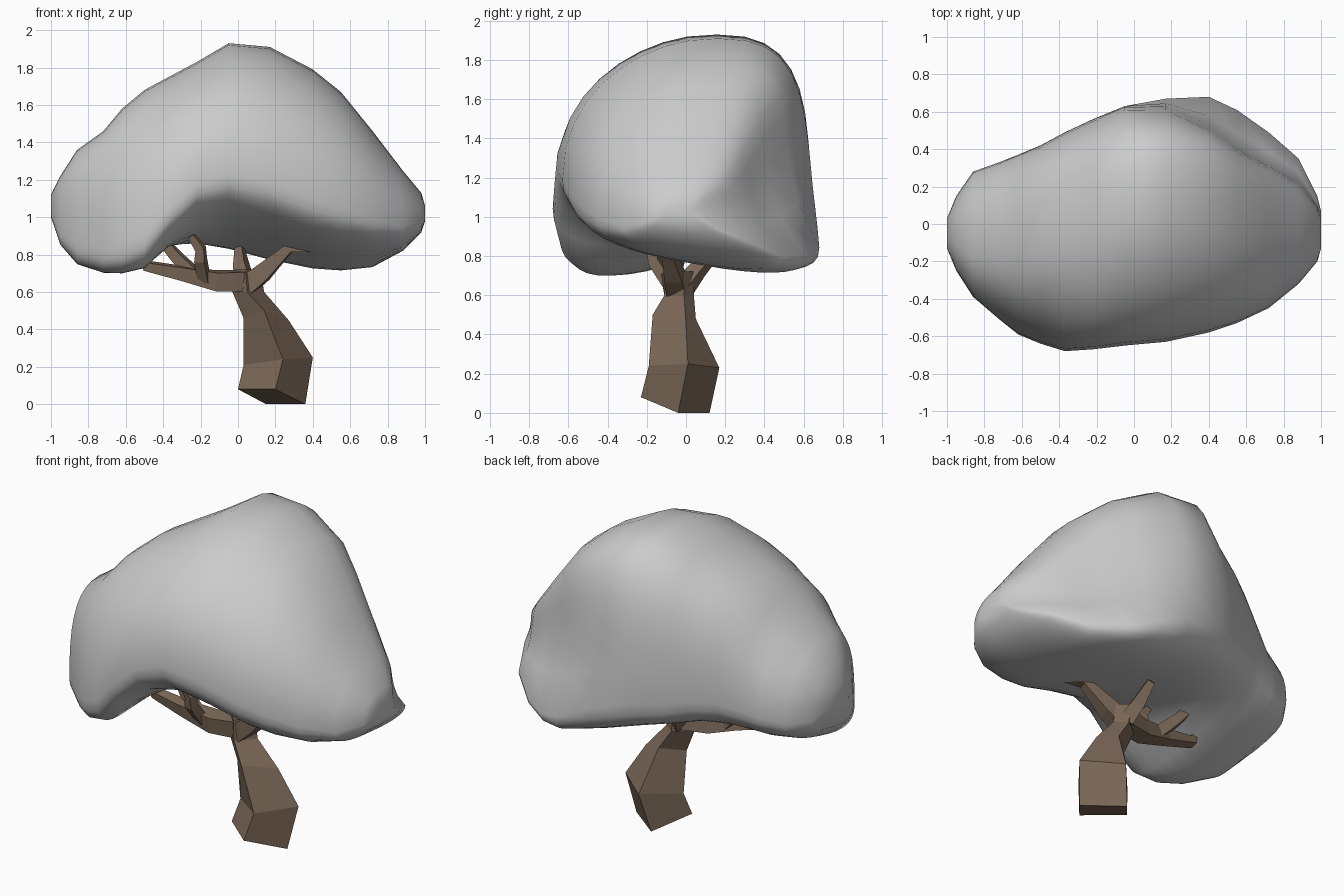
import bpy, bmesh, math
from mathutils import Vector

if "Cube" in bpy.data.objects:
    bpy.data.objects.remove(bpy.data.objects["Cube"])

bark = bpy.data.materials.new("bark")
bark.diffuse_color = (0.20, 0.14, 0.097, 1)
bark.use_nodes = True
bark.node_tree.nodes["Principled BSDF"].inputs["Base Color"].default_value = bark.diffuse_color


def loft(name, rings, mat=None, smooth=False):
    """Bridge equal-sized rings of points into a capped solid."""
    bm = bmesh.new()
    loops = [[bm.verts.new(p) for p in ring] for ring in rings]
    n = len(loops[0])
    for a, b in zip(loops, loops[1:]):
        for i in range(n):
            j = (i + 1) % n
            bm.faces.new((a[i], a[j], b[j], b[i]))
    bm.faces.new(loops[0][::-1])
    bm.faces.new(loops[-1])
    bmesh.ops.recalc_face_normals(bm, faces=bm.faces)
    for f in bm.faces:
        f.smooth = smooth
    me = bpy.data.meshes.new(name)
    bm.to_mesh(me)
    bm.free()
    ob = bpy.data.objects.new(name, me)
    bpy.context.collection.objects.link(ob)
    if mat:
        me.materials.append(mat)
    return ob


def branch(name, pts, radii, sides=4):
    """Low-poly limb following a path."""
    pts = [Vector(p) for p in pts]
    rings = []
    for i, (p, r) in enumerate(zip(pts, radii)):
        d = (pts[min(i + 1, len(pts) - 1)] - pts[max(i - 1, 0)]).normalized()
        u = d.cross(Vector((0.3, 1, 0.1))).normalized()
        v = d.cross(u)
        rings.append([p + r * (u * math.cos(a) + v * math.sin(a))
                      for a in (2 * math.pi * (k + 0.5) / sides for k in range(sides))])
    return loft(name, rings, bark)


# Canopy sections: x, front y, back y, crest y, top z, underside z at front, at back
sections = [
    (-1.00, -.13, .03, -.05, 1.12, 1.00, 1.00),
    (-.95, -.25, .15, -.07, 1.22, .83, .90),
    (-.86, -.39, .28, -.12, 1.36, .70, .87),
    (-.72, -.51, .33, -.12, 1.46, .64, .86),
    (-.62, -.59, .37, -.08, 1.58, .63, .87),
    (-.50, -.64, .42, .00, 1.68, .66, .88),
    (-.37, -.68, .49, .05, 1.75, .83, .86),
    (-.22, -.67, .56, .10, 1.83, .98, .80),
    (-.05, -.65, .63, .20, 1.93, 1.02, .75),
    (.17, -.63, .67, .20, 1.91, .97, .69),
    (.40, -.58, .68, .17, 1.79, .89, .66),
    (.55, -.53, .61, .10, 1.67, .86, .66),
    (.72, -.45, .49, .05, 1.46, .85, .69),
    (.88, -.32, .35, .02, 1.25, .86, .80),
    (.98, -.20, .15, .00, 1.13, .93, .91),
    (1.00, -.13, .07, -.03, 1.06, .98, .98),
]


def canopy_ring(x, yf, yb, yt, zt, zf, zb, n=36):
    mid, half = (yf + yb) / 2, (yb - yf) / 2
    flare = min(max((x - 0.1) / 0.4, 0), 1)      # back right rim flares outward
    ring = []
    for k in range(n):
        a = 2 * math.pi * k / n
        c, s = math.cos(a), math.sin(a)
        p = 0.85 if s > 0 else 0.75
        c = math.copysign(abs(c) ** p, c)
        s = math.copysign(abs(s) ** p, s)
        u = (c + 1) / 2
        under = zf + (zb - zf) * u
        waist = under + (0.23 - 0.09 * flare * u) * (zt - under)
        y = mid + half * c
        if s > 0:
            y += (yt - mid) * s * s * 0.8
            if c > 0:
                y -= half * c * 0.3 * flare * math.sin(math.pi * min(s, 1)) ** 0.8
        z = waist + s * ((zt - waist) if s > 0 else (waist - under))
        ring.append((x, y, z))
    return ring


loft("canopy", [canopy_ring(*s) for s in sections], smooth=True)

# Trunk: four-sided rings ordered right, back, left, front
trunk = [
    [(.36, -.04, 0), (.15, .12, 0), (0, -.06, .08), (.20, -.23, .08)],
    [(.40, .01, .25), (.20, .17, .23), (.03, -.02, .21), (.24, -.19, .24)],
    [(.27, .00, .45), (.15, .05, .48), (.03, -.05, .46), (.14, -.17, .50)],
    [(.14, -.01, .60), (.07, .04, .60), (-.03, -.04, .60), (.05, -.11, .60)],
    [(.12, -.01, .72), (.06, .04, .72), (-.02, -.04, .72), (.04, -.10, .72)],
]
loft("trunk", trunk, bark)

# Limbs
branch("left_branch", [(.07, -.03, .66), (-.12, -.07, .66), (-.30, -.09, .70), (-.49, -.09, .74), (-.53, -.12, .84)],
       [.075, .07, .05, .035, .025])
branch("left_inner_twig", [(-.18, -.09, .66), (-.20, -.16, .77), (-.20, -.17, .83), (-.27, -.18, .93)],
       [.04, .04, .035, .02])
branch("left_outer_twig", [(-.22, -.08, .68), (-.33, -.04, .79), (-.44, -.01, .92)],
       [.05, .04, .03])
branch("right_branch", [(.04, -.04, .63), (.13, -.06, .70), (.28, -.10, .84), (.50, -.14, .82)],
       [.075, .065, .035, .012])
branch("back_branch", [(.05, -.01, .64), (.02, .06, .73), (.01, .16, .83)],
       [.06, .05, .03])
